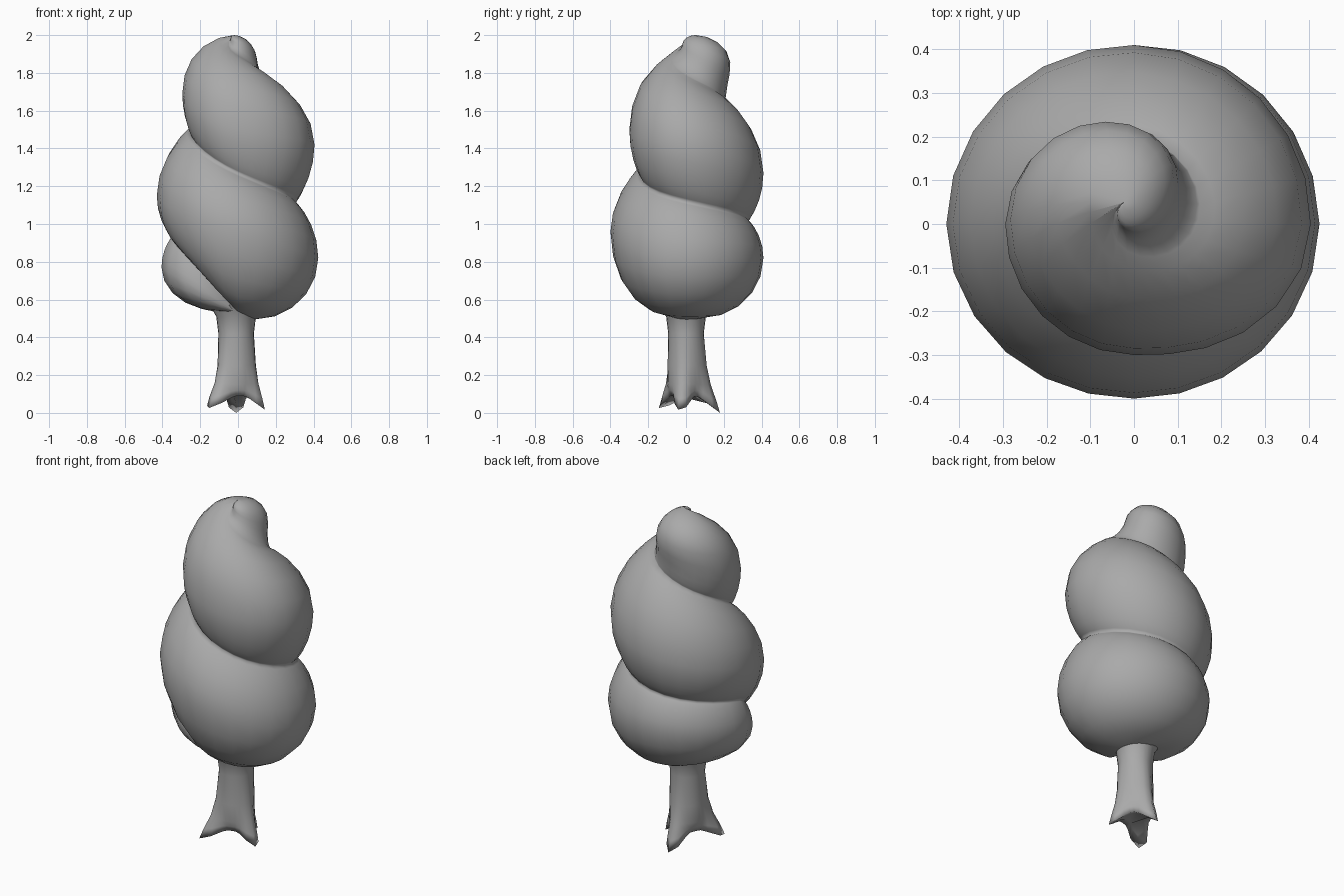
import bpy, bmesh, math
from mathutils import Vector

cube = bpy.data.objects.get("Cube")
if cube:
    bpy.data.objects.remove(cube, do_unlink=True)

grey = bpy.data.materials.new("plain_grey")
grey.use_nodes = True
GREY = (0.4, 0.4, 0.4, 1)
grey.diffuse_color = GREY
grey.node_tree.nodes["Principled BSDF"].inputs["Base Color"].default_value = GREY

START, TURN = -540, 90          # keys are a quarter turn apart
APEX, FOOT = (0, 2.0), (0.11, 0.535)

# Helical groove, unwound from the tip down to the trunk: (radius, height)
GROOVE = [APEX] * 5 + [(.1, 1.9), (.15, 1.78), (.2, 1.66), (.25, 1.49), (.24, 1.27), (.3, 1.12),
                       (.33, 1.02), (.35, .93), FOOT, (.09, .495), (.09, .505), (.1, .54), FOOT]
# Fullest line of the coil: (radius, height)
BULGE = [APEX, (.06, 1.965), (.1, 1.9), (.21, 1.81), (.295, 1.69), (.3, 1.5), (.405, 1.42),
         (.41, 1.27), (.43, 1.15), (.4, .96), (.425, .82), (.41, .82), (.405, .77), FOOT]


def sample(keys, angle):
    """Monotone cubic interpolation of a key list."""
    u = (angle - START) / TURN
    i = max(0, min(int(u), len(keys) - 2))
    f = u - i

    def tangent(k, axis):
        if k <= 0 or k >= len(keys) - 1:
            return 0
        a = keys[k][axis] - keys[k - 1][axis]
        b = keys[k + 1][axis] - keys[k][axis]
        return 2 * a * b / (a + b) if a * b > 0 else 0

    out = []
    for axis in (0, 1):
        p, q = keys[i][axis], keys[i + 1][axis]
        m, n = tangent(i, axis), tangent(i + 1, axis)
        s = f * f * (3 - 2 * f)
        out.append(p + (q - p) * s + m * f * (1 - f) ** 2 - n * f * f * (1 - f))
    return out


def ramp(x, low, high):
    f = max(0, min(1, (x - low) / (high - low)))
    return f * f * (3 - 2 * f)


def crown_point(angle, r, z):
    a = math.radians(angle)
    lean = ramp(z, 1.7, 2)
    return Vector((r * math.cos(a) - 0.02 * lean, r * math.sin(a) + 0.05 * lean, z))


def coil_section(angle, steps=5):
    """Soft groove above, bulge, soft groove (or round belly) below."""
    top, mid, low = sample(GROOVE, angle), sample(BULGE, angle), sample(GROOVE, angle + 360)
    top_power = 1.1 + 0.6 * ramp(angle, -180, -45)
    low_power = 1 + 0.7 * ramp(-angle, -270, -180)
    points = []
    for k in range(2 * steps + 1):
        a = math.pi / 2 * k / steps
        end, p = (top, top_power) if k <= steps else (low, low_power)
        s = max(0, math.sin(a)) ** p
        r = end[0] + (mid[0] - end[0]) * s
        z = mid[1] + (end[1] - mid[1]) * abs(math.cos(a))
        points.append(crown_point(angle, r, z))
    return points


def finish(bm, name):
    bmesh.ops.remove_doubles(bm, verts=bm.verts, dist=0.002)
    bmesh.ops.recalc_face_normals(bm, faces=bm.faces)
    for face in bm.faces:
        face.smooth = True
    mesh = bpy.data.meshes.new(name)
    bm.to_mesh(mesh)
    bm.free()
    mesh.materials.append(grey)
    obj = bpy.data.objects.new(name, mesh)
    bpy.context.collection.objects.link(obj)


def skin(bm, rows, closed=False):
    rows = [[bm.verts.new(p) for p in row] for row in rows]
    for a, b in zip(rows, rows[1:]):
        n = len(a)
        for j in range(n if closed else n - 1):
            k = (j + 1) % n
            bm.faces.new((a[j], a[k], b[k], b[j]))
    return rows


# Twisted crown
bm = bmesh.new()
skin(bm, [coil_section(t) for t in range(START, 631, 15)])
finish(bm, "twisted_crown")

# Trunk with three pointed roots: (direction in degrees, reach, tip height)
ROOTS = [(222, .205, .025), (-11, .16, .015), (90, .18, 0)]
SIDES = 24


def trunk_ring(radius, height, flare, arch):
    ring = []
    for k in range(SIDES):
        deg = 360 * k / SIDES
        weight, reach, lift = 0, radius, 0
        for direction, length, tip in ROOTS:
            d = (deg - direction + 180) % 360 - 180
            w = math.exp(-(d / 24) ** 2)
            if w > weight:
                weight, reach, lift = w, length, tip
        r = radius + max(0, reach - radius) * weight * flare
        z = height + arch * (1 - weight) + lift * weight * flare
        a = math.radians(deg)
        ring.append(Vector((r * math.cos(a) - .01, r * math.sin(a), z)))
    return ring


bm = bmesh.new()
rings = skin(bm, [trunk_ring(.14, .57, 0, 0), trunk_ring(.105, .51, 0, 0), trunk_ring(.094, .42, 0, 0),
                  trunk_ring(.097, .25, .15, 0), trunk_ring(.098, .15, .4, 0),
                  trunk_ring(.09, .06, .8, .06), trunk_ring(.08, 0, 1, .09),
                  trunk_ring(.05, .05, .5, .05)], closed=True)
bm.faces.new(rings[-1])
finish(bm, "trunk_with_roots")
